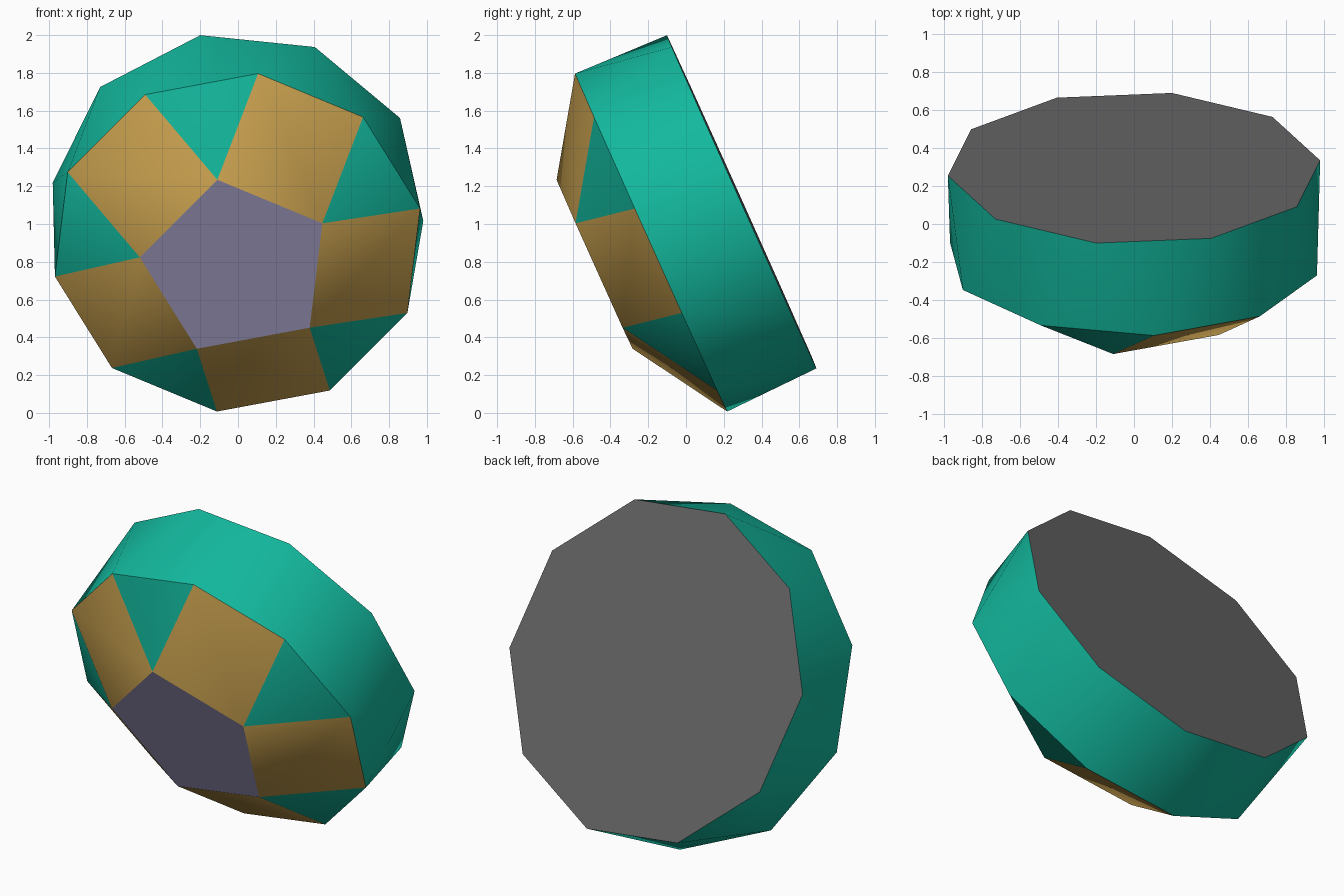
import bpy, bmesh, math
from mathutils import Vector, Matrix

cube = bpy.data.objects.get("Cube")
if cube:
    bpy.data.objects.remove(cube, do_unlink=True)

EDGE = 0.61                                   # every edge has the same length
R_TEN = EDGE / (2 * math.sin(math.pi / 10))   # decagon radius
R_FIVE = EDGE / (2 * math.sin(math.pi / 5))   # pentagon radius
H_BAND = EDGE * math.sqrt(1 - 0.25 / math.cos(math.pi / 20) ** 2)
H_CAP = EDGE * math.sqrt(1 - 0.25 / math.sin(math.pi / 5) ** 2)


def material(name, rgb):
    mat = bpy.data.materials.new(name)
    mat.use_nodes = True
    mat.diffuse_color = (*rgb, 1)
    bsdf = next(n for n in mat.node_tree.nodes if n.type == "BSDF_PRINCIPLED")
    bsdf.inputs["Base Color"].default_value = (*rgb, 1)
    return mat


# Index of each material is looked up by the side count of a face
SIDES = {3: 0, 4: 1, 5: 2, 10: 3}
materials = [
    material("teal", (0.0065, 0.48, 0.34)),
    material("gold", (0.60, 0.365, 0.08)),
    material("lavender", (0.33, 0.31, 0.50)),
    material("dark_grey", (0.13, 0.13, 0.13)),
]

bm = bmesh.new()


def ring(count, radius, height, start):
    step = 2 * math.pi / count
    return [bm.verts.new((radius * math.cos(start + step * i),
                          radius * math.sin(start + step * i), height))
            for i in range(count)]


def face(*verts):
    f = bm.faces.new(verts)
    f.material_index = SIDES[len(verts)]


# Three rings: decagon base, twisted decagon, pentagon top
base = ring(10, R_TEN, 0, 0)
rim = ring(10, R_TEN, H_BAND, math.pi / 10)
top = ring(5, R_FIVE, H_BAND + H_CAP, 0)

# Base and top caps
face(*base)
face(*top)

# Band of triangles between the decagons
for i in range(10):
    face(base[i], base[(i + 1) % 10], rim[i])
    face(base[i], rim[i], rim[i - 1])

# Alternating squares and triangles around the pentagon
for i in range(5):
    face(top[i], rim[2 * i], rim[2 * i + 1], top[(i + 1) % 5])
    face(top[i], rim[2 * i - 1], rim[2 * i])

bmesh.ops.recalc_face_normals(bm, faces=bm.faces)

# Tip the solid so its pentagon faces forward and slightly down
axis = Vector((-0.005, -0.912, -0.41)).normalized()
first = Vector((-0.2027, -0.405, 0.894))
first = (first - axis * first.dot(axis)).normalized()
side = axis.cross(first)
tilt = Matrix((first, side, axis)).transposed().to_4x4()
bm.transform(Matrix.Translation((0, 0.295, 1.1175)) @ tilt)

mesh = bpy.data.meshes.new("faceted_solid")
bm.to_mesh(mesh)
bm.free()
for mat in materials:
    mesh.materials.append(mat)
solid = bpy.data.objects.new("faceted_solid", mesh)
bpy.context.collection.objects.link(solid)

# Soft shading across shallow edges, crisp on the steep ones
bpy.ops.object.select_all(action="DESELECT")
solid.select_set(True)
bpy.context.view_layer.objects.active = solid
bpy.ops.object.shade_smooth_by_angle(angle=math.radians(30))
